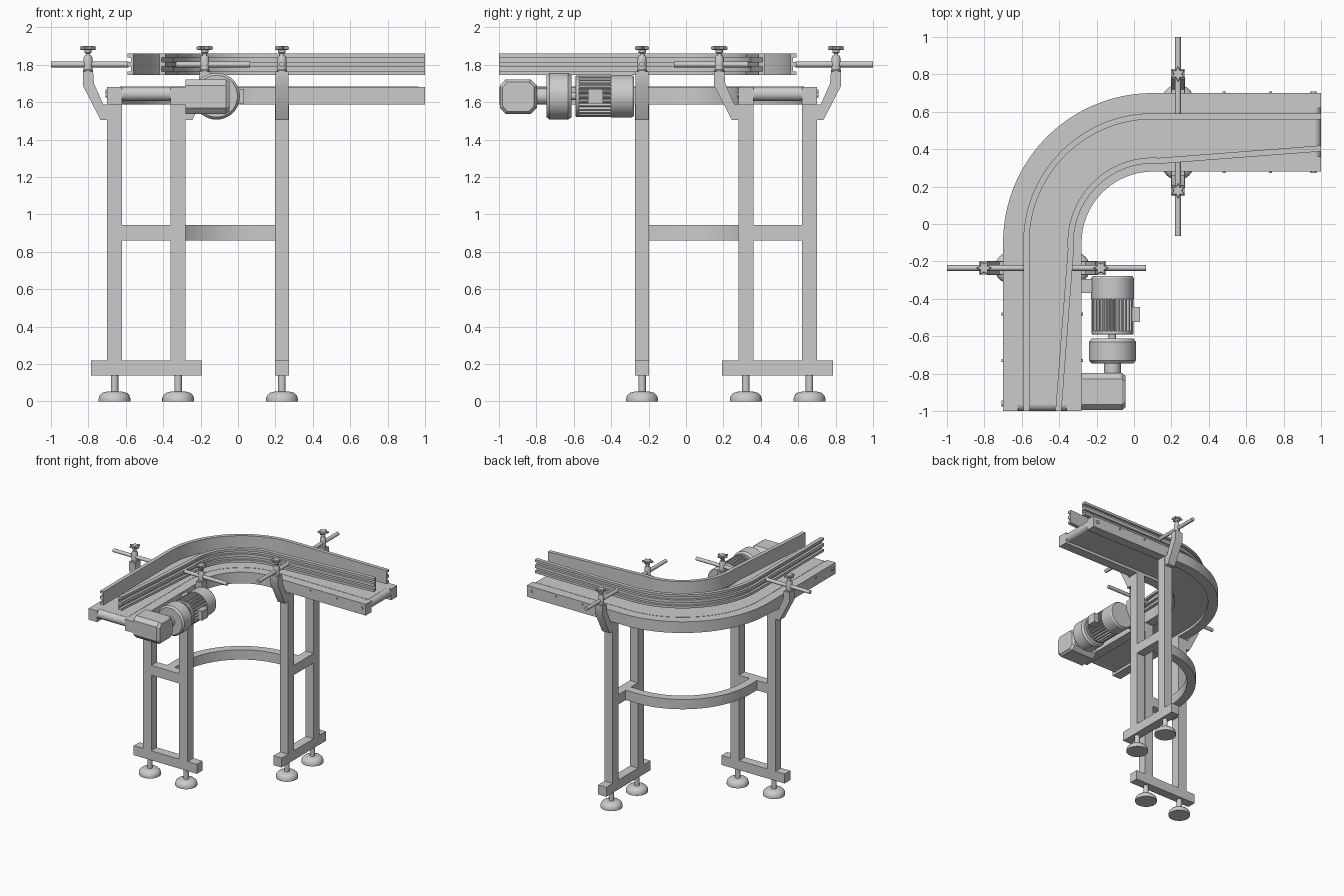
import bpy, bmesh, math
from mathutils import Matrix, Vector

if "Cube" in bpy.data.objects:
    bpy.data.objects.remove(bpy.data.objects["Cube"])

# The conveyor is symmetric about the line y = -x
DIAG = Matrix(((0, -1, 0, 0), (-1, 0, 0, 0), (0, 0, 1, 0), (0, 0, 0, 1)))


def finish(name, bm, mirrored=False):
    bmesh.ops.recalc_face_normals(bm, faces=bm.faces)
    for k in range(2 if mirrored else 1):
        if k:
            bm.transform(DIAG)
            bmesh.ops.reverse_faces(bm, faces=bm.faces)
        me = bpy.data.meshes.new(name)
        bm.to_mesh(me)
        for p in me.polygons:
            p.use_smooth = True
        me.set_sharp_from_angle(angle=math.radians(30))
        ob = bpy.data.objects.new(name + ("_second" if k else ""), me)
        bpy.context.collection.objects.link(ob)
    bm.free()


def skin(bm, rings):
    """Join closed rings of points into a capped tube."""
    vs = [[bm.verts.new(p) for p in r] for r in rings]
    n = len(vs[0])
    for a, b in zip(vs, vs[1:]):
        for i in range(n):
            j = (i + 1) % n
            bm.faces.new((a[i], a[j], b[j], b[i]))
    bm.faces.new(vs[0][::-1])
    bm.faces.new(vs[-1])


def box(name, x, y, z, mirrored=False):
    bm = bmesh.new()
    skin(bm, [[(x[0], y[0], h), (x[1], y[0], h), (x[1], y[1], h), (x[0], y[1], h)] for h in z])
    finish(name, bm, mirrored)


def lathe(name, prof, loc, axis="Z", mirrored=False, n=32, shape=lambda i: 1):
    """Revolve (radius, height) points about an axis."""
    d = {"X": Vector((1, 0, 0)), "Y": Vector((0, 1, 0)), "Z": Vector((0, 0, 1))}[axis]
    u = Vector((d.y, d.z, d.x))
    v = d.cross(u)
    bm = bmesh.new()
    skin(bm, [[Vector(loc) + d * h + (u * math.cos(2 * math.pi * i / n)
               + v * math.sin(2 * math.pi * i / n)) * r * shape(i)
               for i in range(n)] for r, h in prof])
    finish(name, bm, mirrored)


def path(x0, start, bend=0.0, xs=None):
    """Straight, quarter bend about (0.1, -0.1), straight."""
    c, R, n = 0.1, 0.1 - x0, 40
    a0, a1 = math.radians(180 + bend), math.radians(90 - bend)
    arc = [(c + R * math.cos(a0 + (a1 - a0) * i / n), -c + R * math.sin(a0 + (a1 - a0) * i / n))
           for i in range(n + 1)]
    xs = x0 if xs is None else xs
    return [Vector(p) for p in [(xs, start)] + arc + [(-start, -xs)]]


def sweep(name, pts, prof):
    """Sweep (outward offset, z) points along a plan path."""
    bm, rings = bmesh.new(), []
    for i, p in enumerate(pts):
        t = (pts[min(i + 1, len(pts) - 1)] - pts[max(i - 1, 0)]).normalized()
        if i == 0:
            t = Vector((0, 1))
        if i == len(pts) - 1:
            t = Vector((1, 0))
        rings.append([(p.x - t.y * o, p.y + t.x * o, z) for o, z in prof])
    skin(bm, rings)
    finish(name, bm)


def rect(o, z):
    return [(o[0], z[0]), (o[1], z[0]), (o[1], z[1]), (o[0], z[1])]


# Conveyor bed and side frames
sweep("belt_bed", path(-0.49, -0.965), rect((-0.13, 0.13), (1.61, 1.684)))
for nm, x0 in (("outer", -0.66), ("inner", -0.32)):
    sweep(nm + "_side_frame", path(x0, -1), rect((-0.04, 0.04), (1.587, 1.682)))

# Guide rails: a plate with three ribs on the side away from the belt
E = [(0, 1.745), (0.032, 1.745), (0.032, 1.765), (0.012, 1.765), (0.012, 1.79), (0.032, 1.79),
     (0.032, 1.815), (0.012, 1.815), (0.012, 1.84), (0.032, 1.84), (0.032, 1.86), (0, 1.86)]
sweep("outer_guide_rail", path(-0.56, -1), E)
sweep("inner_guide_rail", path(-0.355, -1, 4.3, -0.42), [(-o, z) for o, z in E])

# End rollers and frame screws
lathe("end_roller", [(0.038, -0.63), (0.038, -0.35)], (0, -0.962, 1.645), "X", True)
for y, z, r in ((-0.96, 1.64, 0.015), (-0.73, 1.66, 0.008), (-0.48, 1.66, 0.008)):
    lathe("frame_screw", [(r, -0.708), (r, -0.272)], (0, y, z), "X", True, 16)

# Two leg frames
Y = (-0.273, -0.197)
box("foot_beam", (-0.785, -0.193), Y, (0.14, 0.22), True)
box("leg_crossbar", (-0.63, -0.35), Y, (0.86, 0.943), True)
for nm, x in (("outer", -0.66), ("inner", -0.32)):
    box(nm + "_leg", (x - 0.04, x + 0.04), Y, (0.22, 1.6), True)
    lathe(nm + "_foot_stem", [(0.02, 0.04), (0.02, 0.15)], (x, -0.235, 0), mirrored=True, n=20)
    lathe(nm + "_foot_pad", [(0.085, 0), (0.085, 0.015), (0.08, 0.032), (0.066, 0.046),
                             (0.045, 0.052), (0.02, 0.054)], (x, -0.235, 0), mirrored=True)
sweep("curved_brace", path(-0.49, -0.22), rect((-0.035, 0.035), (0.86, 0.943)))

# Guide rail holders on both sides of the belt
ARM = [(-0.83, 1.765), (-0.775, 1.765), (-0.77, 1.70), (-0.72, 1.587), (-0.70, 1.587),
       (-0.70, 1.505), (-0.735, 1.505), (-0.83, 1.69)]
for nm, s, rod in (("outer", 1, (-1, -0.585)), ("inner", -1, (-0.36, 0.065))):
    fx = lambda x: -0.49 + s * (x + 0.49)
    bm = bmesh.new()
    skin(bm, [[(fx(x), y, z) for x, z in ARM] for y in (-0.27, -0.2)])
    finish(nm + "_holder_arm", bm, True)
    loc = (fx(-0.802), -0.235, 0)
    lathe(nm + "_holder_collar", [(0.028, 1.755), (0.028, 1.77), (0.024, 1.775), (0.024, 1.835),
                                  (0.018, 1.85)], loc, mirrored=True, n=24)
    lathe(nm + "_holder_rod", [(0.015, rod[0]), (0.015, rod[1])], (0, -0.235, 1.802), "X", True, 20)
    lathe(nm + "_knob_stem", [(0.012, 1.84), (0.012, 1.86), (0.02, 1.866), (0.02, 1.882)],
          loc, mirrored=True, n=20)
    lathe(nm + "_star_knob", [(0.036, 1.88), (0.044, 1.884), (0.044, 1.895), (0.036, 1.90)], loc,
          mirrored=True, n=12, shape=lambda i: 1 if i % 2 else 0.55)

# Drive: gearbox, coupling and finned motor
AX, AZ = -0.115, 1.632
oct_pts = [(-0.995, 1.57), (-0.965, 1.537), (-0.83, 1.537), (-0.797, 1.57),
           (-0.797, 1.69), (-0.83, 1.722), (-0.965, 1.722), (-0.995, 1.69)]
bm = bmesh.new()
skin(bm, [[(x, -0.896 + (y + 0.896) * k, AZ + (z - AZ) * k) for y, z in oct_pts]
          for x, k in ((-0.28, 1), (-0.065, 1), (-0.045, 0.85))])
finish("gearbox", bm)
for nm, r, a, b in (("gearbox_neck", 0.045, -0.81, -0.73), ("coupling_shaft", 0.02, -0.63, -0.57)):
    lathe(nm, [(r, a), (r, b)], (AX, 0, AZ), "Y")
lathe("coupling_drum", [(0.112, -0.745), (0.125, -0.73), (0.125, -0.63), (0.112, -0.612)],
      (AX, 0, AZ), "Y", n=48)
lathe("motor_fins", [(0.112, -0.575), (0.112, -0.39)], (AX, 0, AZ), "Y", n=112,
      shape=lambda i: 1 if i % 4 < 2 else 0.9)
lathe("motor_end_plate", [(0.105, -0.592), (0.112, -0.587), (0.112, -0.573)], (AX, 0, AZ), "Y", n=48)
lathe("motor_fan_cover", [(0.114, -0.40), (0.114, -0.29), (0.106, -0.278)], (AX, 0, AZ), "Y", n=48)
box("motor_terminal_box", (-0.02, 0.032), (-0.525, -0.445), (1.592, 1.672))
box("motor_mount", (-0.285, -0.21), (-0.37, -0.295), (1.6, 1.665))
